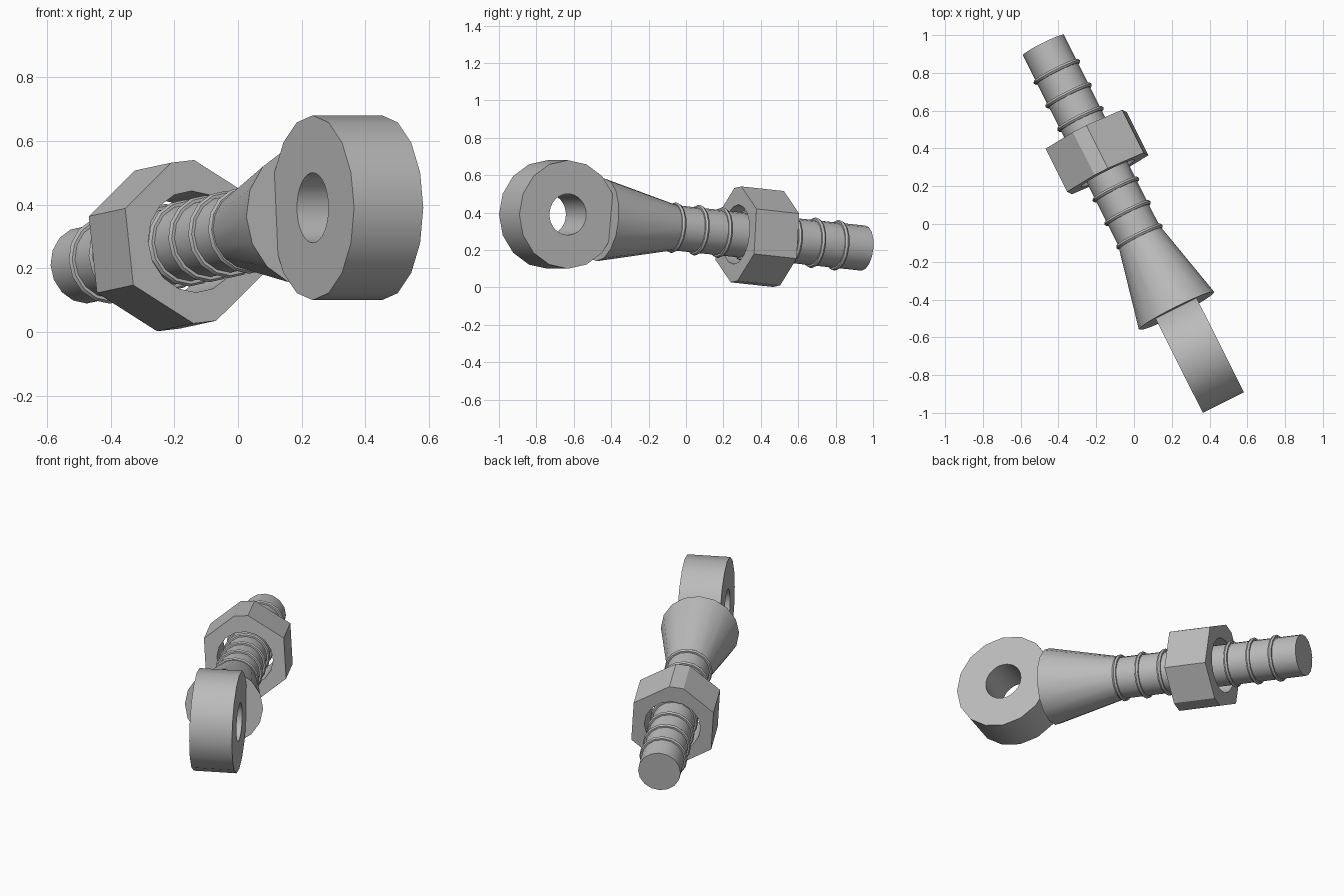
import bpy, bmesh, math
from mathutils import Matrix, Vector

if "Cube" in bpy.data.objects:
    bpy.data.objects.remove(bpy.data.objects["Cube"], do_unlink=True)

steel = bpy.data.materials.new("grey steel")
steel.use_nodes = True
GREY = (0.5, 0.5, 0.5, 1)
steel.diffuse_color = GREY
steel.node_tree.nodes["Principled BSDF"].inputs["Base Color"].default_value = GREY

# Frame of the bolt: it runs from the free end of the rod towards the eye
START = Vector((-0.48, 0.948, 0.21))
AXIS = Vector((0.446, -0.89, 0.096)).normalized()
SIDE = Vector((-AXIS.y, AXIS.x, 0)).normalized()
UP = AXIS.cross(SIDE)


def frame(x, y, z, origin):
    m = Matrix((x, y, z)).transposed().to_4x4()
    m.translation = origin
    return m


def along(t):
    return frame(SIDE, UP, AXIS, START + AXIS * t)


def finish(name, bm, matrix):
    bmesh.ops.recalc_face_normals(bm, faces=bm.faces)
    mesh = bpy.data.meshes.new(name)
    bm.to_mesh(mesh)
    bm.free()
    mesh.materials.append(steel)
    obj = bpy.data.objects.new(name, mesh)
    bpy.context.collection.objects.link(obj)
    obj.matrix_world = matrix
    bpy.ops.object.select_all(action="DESELECT")
    obj.select_set(True)
    bpy.context.view_layer.objects.active = obj
    bpy.ops.object.shade_smooth_by_angle(angle=math.radians(30))


def tapered(name, t0, t1, r0, r1, sides=16):
    bm = bmesh.new()
    bmesh.ops.create_cone(bm, cap_ends=True, segments=sides, radius1=r0,
                          radius2=r1, depth=t1 - t0)
    finish(name, bm, along((t0 + t1) / 2))


def circle(radius, angles):
    return [(radius * math.cos(math.radians(a)), radius * math.sin(math.radians(a)))
            for a in angles]


def regular(radius, sides):
    return circle(radius, [360 * i / sides for i in range(sides)])


def pierced_plate(name, outer, inner, depth, matrix):
    bm = bmesh.new()
    edges = []
    for loop in (outer, inner):
        verts = [bm.verts.new((x, y, -depth / 2)) for x, y in loop]
        edges += [bm.edges.new((v, verts[i - 1])) for i, v in enumerate(verts)]
    bmesh.ops.triangle_fill(bm, edges=edges, use_beauty=True, normal=(0, 0, 1))
    out = bmesh.ops.extrude_face_region(bm, geom=bm.faces[:], use_keep_orig=True)
    bmesh.ops.translate(bm, vec=(0, 0, depth),
                        verts=[g for g in out["geom"] if isinstance(g, bmesh.types.BMVert)])
    finish(name, bm, matrix)


def ring(name, t, radius, thick, sides=16, section=6):
    bm = bmesh.new()
    grid = []
    for i in range(sides):
        a = math.tau * i / sides
        grid.append([])
        for j in range(section):
            b = math.tau * j / section
            r = radius + thick * math.cos(b)
            grid[i].append(bm.verts.new((r * math.cos(a), r * math.sin(a),
                                         thick * math.sin(b))))
    for i in range(sides):
        for j in range(section):
            bm.faces.new((grid[i][j], grid[i - 1][j], grid[i - 1][j - 1], grid[i][j - 1]))
    finish(name, bm, along(t))


# Rod, flared neck and thread ridges
tapered("rod", 0, 1.2, 0.121, 0.121)
tapered("flared_neck", 1.14, 1.582, 0.123, 0.223)
for n in range(8):
    ring(f"thread_ridge_{n + 1}", 0.16 + 0.14 * n, 0.124, 0.013)

# Loose nut with clipped top and bottom corners
half = [32, 87, 105, 156]
pierced_plate("nut", circle(0.258, half + [a + 180 for a in half]),
              regular(0.16, 16), 0.256, along(0.637))

# Upright eye at the end of the neck
front = Vector((-SIDE.y * -1, -SIDE.x, 0))
pierced_plate("eye", regular(0.29, 16), regular(0.11, 32), 0.243,
              frame(front, Vector((0, 0, 1)), -SIDE, Vector((0.343, -0.686, 0.39))))
